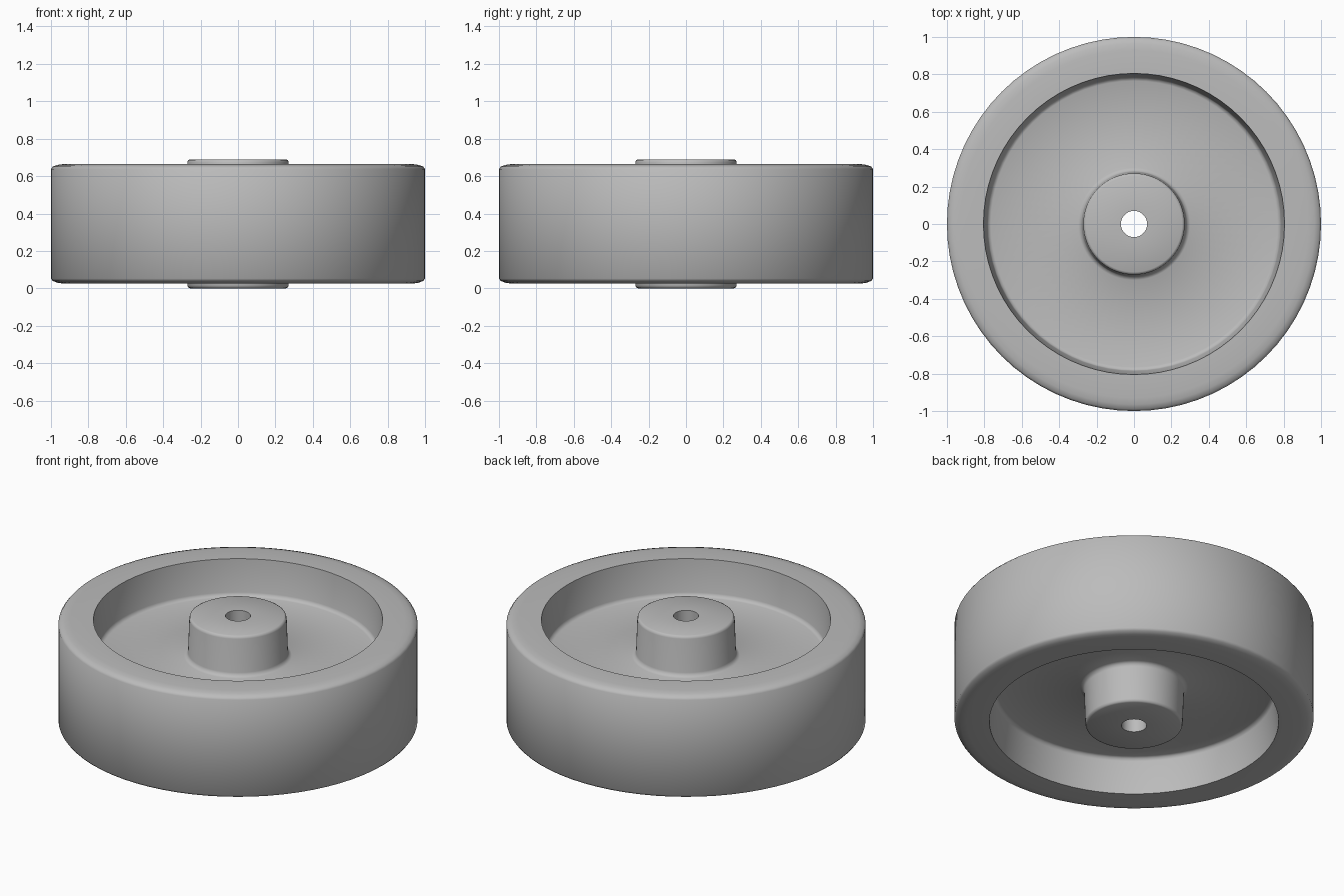
import bpy
import bmesh
import math

default = bpy.data.objects.get("Cube")
if default:
    bpy.data.objects.remove(default, do_unlink=True)

SEGMENTS = 72
MID_Z = 0.345

# Plain grey plastic
grey = bpy.data.materials.new("plain_grey")
grey.use_nodes = True
colour = (0.5, 0.5, 0.5, 1.0)
grey.diffuse_color = colour
grey.node_tree.nodes["Principled BSDF"].inputs["Base Color"].default_value = colour

# Upper half of the section as (radius, height above the middle plane)
upper = [
    (0.07, 0.345), (0.257, 0.345), (0.267, 0.34), (0.271, 0.328),  # hub top
    (0.278, 0.125), (0.284, 0.108), (0.30, 0.10),                  # hub foot
    (0.765, 0.10), (0.78, 0.106), (0.786, 0.122),                  # web
    (0.805, 0.32),                                                 # drafted inner wall
    (0.93, 0.32), (0.965, 0.315), (0.99, 0.306), (1.0, 0.293),     # rounded tread edge
]
section = upper + [(r, -h) for r, h in reversed(upper)]


def lathe(name, profile, material):
    """Spin a closed section around the z axis."""
    bm = bmesh.new()
    rings = []
    for i in range(SEGMENTS):
        a = 2 * math.pi * i / SEGMENTS
        rings.append([bm.verts.new((r * math.cos(a), r * math.sin(a), MID_Z + h))
                      for r, h in profile])
    n = len(profile)
    for i, ring in enumerate(rings):
        following = rings[(i + 1) % SEGMENTS]
        for j in range(n):
            k = (j + 1) % n
            bm.faces.new((ring[j], ring[k], following[k], following[j]))
    bmesh.ops.recalc_face_normals(bm, faces=bm.faces)
    mesh = bpy.data.meshes.new(name)
    bm.to_mesh(mesh)
    bm.free()
    mesh.materials.append(material)
    obj = bpy.data.objects.new(name, mesh)
    bpy.context.collection.objects.link(obj)
    return obj


# One-piece wheel: tread, recessed web on both sides, hub and axle bore
wheel = lathe("wheel", section, grey)
bpy.ops.object.select_all(action="DESELECT")
wheel.select_set(True)
bpy.context.view_layer.objects.active = wheel
bpy.ops.object.shade_smooth_by_angle(angle=math.radians(50))
